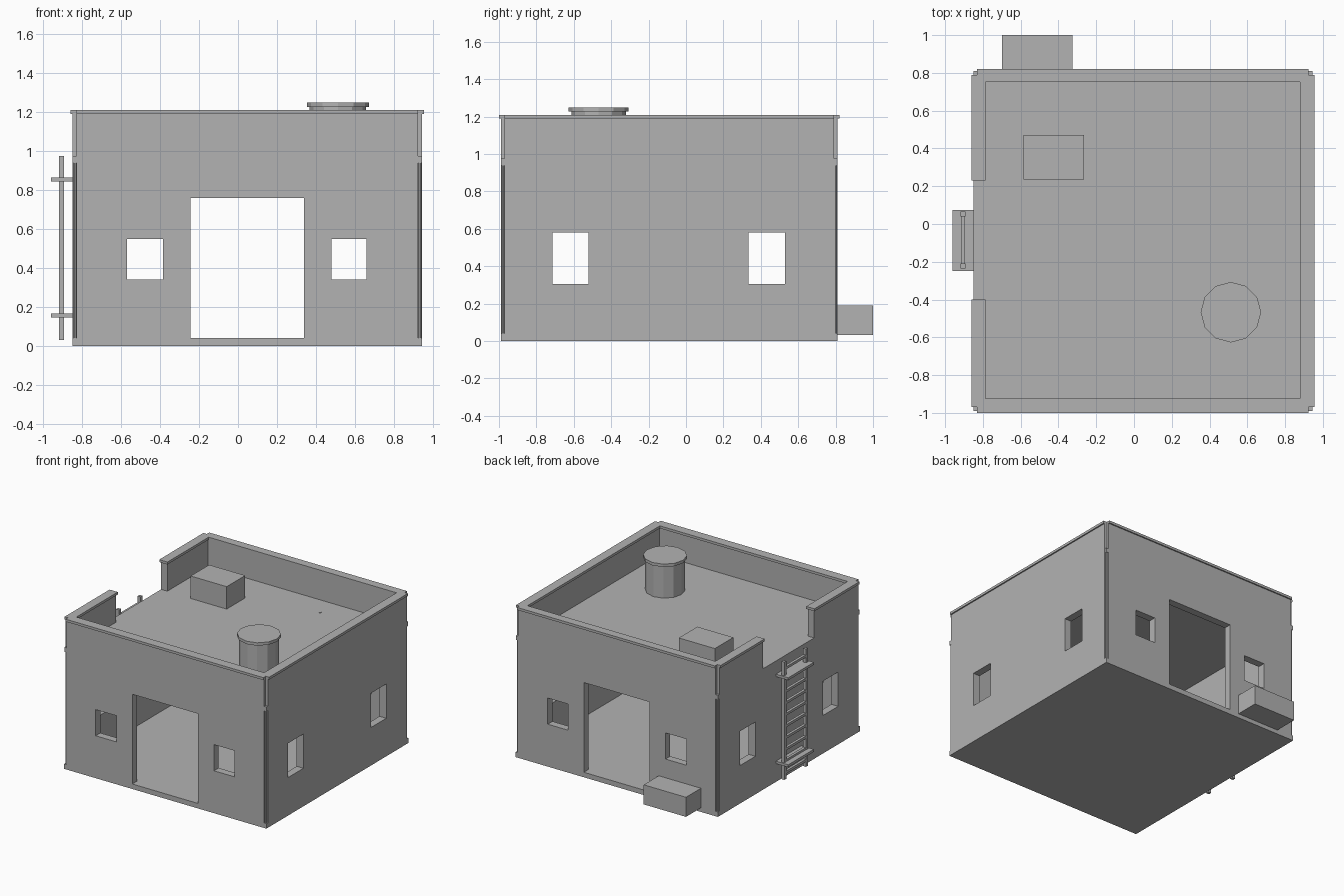
import bpy, bmesh, math

if "Cube" in bpy.data.objects:
    bpy.data.objects.remove(bpy.data.objects["Cube"])

grey = bpy.data.materials.new("plain_grey")
grey.diffuse_color = (0.448, 0.448, 0.448, 1)
grey.use_nodes = True
grey.node_tree.nodes["Principled BSDF"].inputs["Base Color"].default_value = grey.diffuse_color

# Outer faces of the house and main levels
X0, X1, Y0, Y1 = -0.85, 0.945, -0.99, 0.81
BASE, ROOF, TOP, CAP = 0.04, 0.97, 1.19, 1.21


def finish(name, bm):
    bmesh.ops.recalc_face_normals(bm, faces=bm.faces)
    me = bpy.data.meshes.new(name)
    bm.to_mesh(me)
    bm.free()
    me.materials.append(grey)
    ob = bpy.data.objects.new(name, me)
    bpy.context.collection.objects.link(ob)
    return ob


def prism(name, pts, z0, z1):
    bm = bmesh.new()
    face = bm.faces.new([bm.verts.new((x, y, z0)) for x, y in pts])
    ext = bmesh.ops.extrude_face_region(bm, geom=[face])
    for v in ext["geom"]:
        if isinstance(v, bmesh.types.BMVert):
            v.co.z = z1
    return finish(name, bm)


def box(name, x0, x1, y0, y1, z0, z1):
    return prism(name, [(x0, y0), (x1, y0), (x1, y1), (x0, y1)], z0, z1)


def cylinder(name, x, y, r, z0, z1, sides):
    ring = [(x + r * math.cos(2 * math.pi * i / sides),
             y + r * math.sin(2 * math.pi * i / sides)) for i in range(sides)]
    return prism(name, ring, z0, z1)


def notched(name, grow, n, z0, z1):
    """House outline with a square notch in each corner."""
    a, b, c, d = X0 - grow, X1 + grow, Y0 - grow, Y1 + grow
    pts = [(a + n, c), (b - n, c), (b - n, c + n), (b, c + n), (b, d - n), (b - n, d - n),
           (b - n, d), (a + n, d), (a + n, d - n), (a, d - n), (a, c + n), (a + n, c + n)]
    return prism(name, pts, z0, z1)


def cut(ob, *dims):
    cutter = box("cutter", *dims)
    mod = ob.modifiers.new("cut", 'BOOLEAN')
    mod.operation, mod.solver, mod.object = 'DIFFERENCE', 'EXACT', cutter
    bpy.context.view_layer.update()
    me = bpy.data.meshes.new_from_object(ob.evaluated_get(bpy.context.evaluated_depsgraph_get()))
    ob.modifiers.clear()
    ob.data = me
    bpy.data.objects.remove(cutter)


# Base slab and hollow walls with roof deck
box("base_slab", X0, X1, Y0, Y1, 0, BASE)
walls = notched("walls", 0, 0.02, BASE, ROOF)
T = 0.06
cut(walls, X0 + T, X1 - T, Y0 + T, Y1 - T, 0, 0.92)

# Doorways and windows pass through opposite walls
cut(walls, -0.245, 0.34, -1.2, 1.2, 0, 0.76)
for x0, x1 in ((-0.57, -0.385), (0.48, 0.66)):
    cut(walls, x0, x1, -1.2, 1.2, 0.34, 0.55)
for y0, y1 in ((-0.715, -0.52), (0.335, 0.53)):
    cut(walls, -1.2, 1.2, y0, y1, 0.305, 0.58)

# Parapet and its overhanging cap, open above the ladder
parapet = notched("parapet", 0, 0.02, ROOF, TOP)
cut(parapet, X0 + 0.055, X1 - 0.055, Y0 + 0.055, Y1 - 0.055, 0.9, 1.3)
cut(parapet, -1.2, -0.5, -0.41, 0.24, 0.9, 1.3)
cap = notched("parapet_cap", 0.01, 0.03, TOP, CAP)
cut(cap, -0.787, 0.88, -0.925, 0.752, 1.1, 1.3)
cut(cap, -1.2, -0.5, -0.40, 0.23, 1.1, 1.3)

# Corner pipes with a clip near the top
for x in (X0 + 0.012, X1 - 0.012):
    for y in (Y0 + 0.012, Y1 - 0.012):
        cylinder("corner_pipe", x, y, 0.008, BASE, ROOF, 8)
        box("pipe_clip", x - 0.011, x + 0.011, y - 0.011, y + 0.011, 0.94, 0.975)

# Roof items: water tank, crate and two small studs
cylinder("tank_body", 0.513, -0.467, 0.145, ROOF, 1.227, 12)
cylinder("tank_lid", 0.513, -0.467, 0.16, 1.227, 1.25, 12)
box("roof_crate", -0.585, -0.265, 0.235, 0.47, ROOF, 1.15)
for x in (-0.41, 0.325):
    cylinder("roof_stud", x, 0.577, 0.009, ROOF - 0.01, ROOF + 0.004, 8)

# Box behind the house
box("rear_box", -0.70, -0.325, Y1, 1.0, 0.033, 0.19)

# Ladder on the left wall
for y in (-0.235, 0.04):
    box("ladder_rail", -0.918, -0.892, y, y + 0.025, 0.03, 0.975)
for i in range(10):
    z = 0.08 + i * 0.093
    box("ladder_rung", -0.916, -0.894, -0.21, 0.04, z - 0.01, z + 0.01)
for z in (0.147, 0.845):
    box("ladder_bracket", -0.96, X0, -0.25, 0.075, z, z + 0.02)
